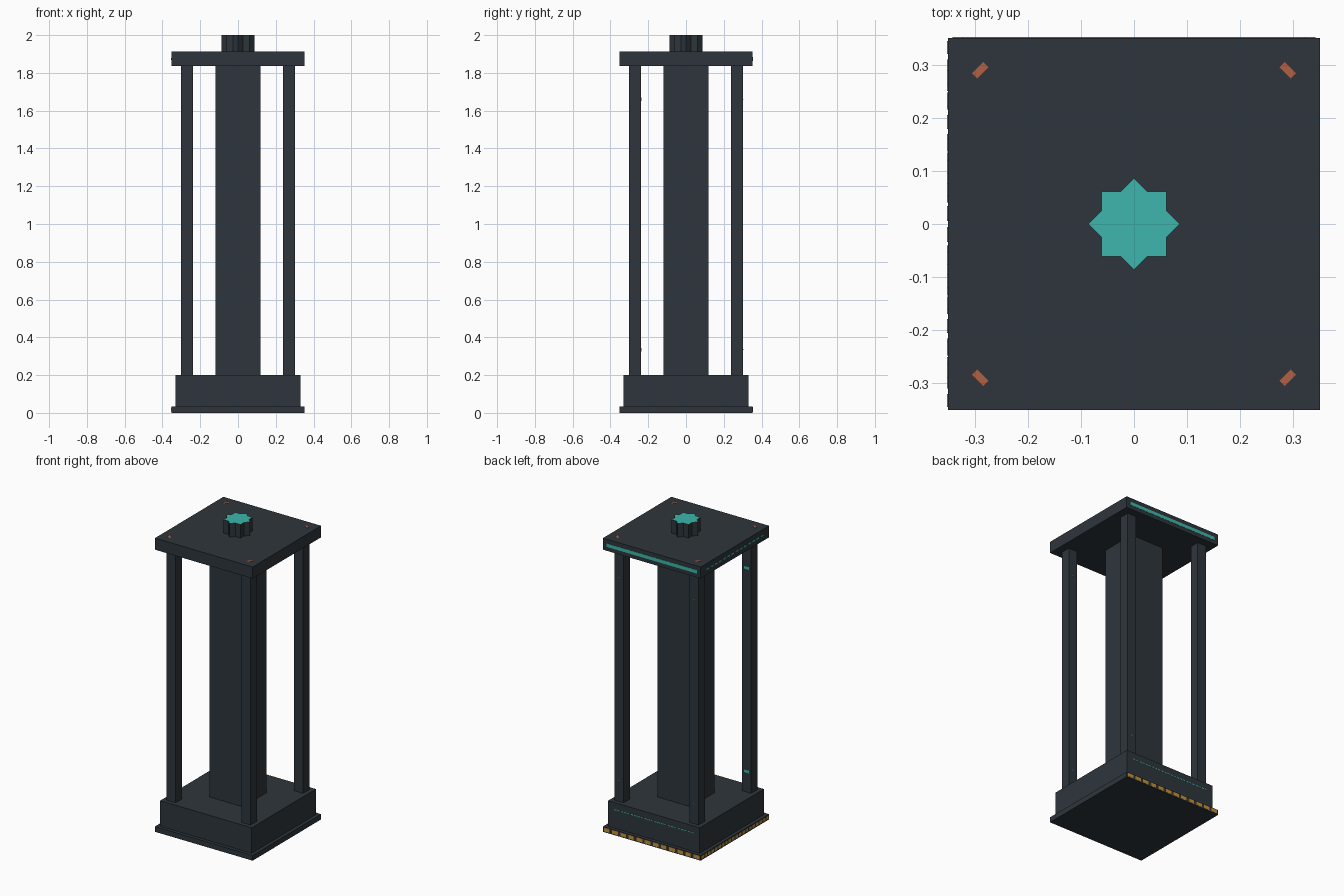
import bpy, bmesh, math
from mathutils import Matrix

cube = bpy.data.objects.get("Cube")
if cube:
    bpy.data.objects.remove(cube, do_unlink=True)


def material(name, rgb):
    mat = bpy.data.materials.new(name)
    mat.use_nodes = True
    colour = (*rgb, 1)
    mat.diffuse_color = colour
    mat.node_tree.nodes["Principled BSDF"].inputs["Base Color"].default_value = colour
    return mat


DARK = material("dark slate", (0.027, 0.036, 0.044))
TEAL = material("teal glow", (0.048, 0.468, 0.413))
GOLD = material("gold trim", (0.55, 0.28, 0.04))
COPPER = material("copper", (0.434, 0.117, 0.055))


def finish(name, bm, *mats):
    mesh = bpy.data.meshes.new(name)
    bm.to_mesh(mesh)
    bm.free()
    for mat in mats:
        mesh.materials.append(mat)
    obj = bpy.data.objects.new(name, mesh)
    bpy.context.collection.objects.link(obj)
    return obj


def add_box(bm, centre, size, turn=0):
    matrix = (Matrix.Translation(centre) @ Matrix.Rotation(turn, 4, "Z")
              @ Matrix.Diagonal((*size, 1)))
    bmesh.ops.create_cube(bm, size=1, matrix=matrix)


def box(name, centre, size, mat, turn=0):
    bm = bmesh.new()
    add_box(bm, centre, size, turn)
    return finish(name, bm, mat)


def block(name, half, low, high):
    return box(name, (0, 0, (low + high) / 2), (2 * half, 2 * half, high - low), DARK)


def dashed_strip(name, side, face, half, z, height, mat, dashes, fill):
    """Thin plates along the back (+y) or the -x face."""
    bm = bmesh.new()
    pitch = 2 * half / dashes
    for i in range(dashes):
        along = -half + pitch * (i + 0.5)
        if side == "back":
            add_box(bm, (along, face, z), (pitch * fill, THIN, height))
        else:
            add_box(bm, (-face, along, z), (THIN, pitch * fill, height))
    return finish(name, bm, mat)


THIN = 0.003
EDGE, PLINTH = 0.352, 0.33
POST, POST_HALF = 0.27, 0.032

# Stacked body
block("base_plate", EDGE, 0, 0.034)
block("plinth", PLINTH, 0.034, 0.2)
block("core_column", 0.12, 0.2, 1.837)
block("top_slab", EDGE, 1.837, 1.912)

# Corner posts with small lights and copper studs above them
for sx in (-1, 1):
    for sy in (-1, 1):
        label = ("back" if sy > 0 else "front") + ("_left" if sx > 0 else "_right")
        box(label + "_post", (sx * POST, sy * POST, 1.0185),
            (2 * POST_HALF, 2 * POST_HALF, 1.637), DARK)
        width = 0.036 if label == "front_right" else 0.008
        for level, z in (("lower", 0.335), ("upper", 1.66)):
            box(f"{label}_{level}_light", (sx * POST, sy * POST + POST_HALF, z),
                (width, THIN, width / 2), TEAL)
        box(label + "_stud", (sx * 0.291, sy * 0.291, 1.912),
            (0.03, 0.014, THIN), COPPER, -sx * sy * math.pi / 4)

# Eight-pointed star finial with a teal top
bm = bmesh.new()
inner = 0.0615 / math.cos(math.pi / 8)
ring = []
for i in range(16):
    radius = 0.087 if i % 2 == 0 else inner
    angle = i * math.pi / 8
    ring.append(bm.verts.new((radius * math.cos(angle), radius * math.sin(angle), 1.912)))
bottom = bm.faces.new(ring)
result = bmesh.ops.extrude_face_region(bm, geom=[bottom])
top_verts = [v for v in result["geom"] if isinstance(v, bmesh.types.BMVert)]
bmesh.ops.translate(bm, verts=top_verts, vec=(0, 0, 0.088))
bmesh.ops.recalc_face_normals(bm, faces=bm.faces)
for face in bm.faces:
    face.material_index = 1 if face.normal.z > 0.5 else 0
finish("star_finial", bm, DARK, TEAL)

# Light strips and gold trim
dashed_strip("slab_back_strip", "back", EDGE, 0.325, 1.874, 0.022, TEAL, 1, 1)
dashed_strip("slab_side_strip", "side", EDGE, 0.3, 1.874, 0.01, TEAL, 14, 0.6)
dashed_strip("plinth_back_strip", "back", PLINTH, 0.29, 0.155, 0.006, TEAL, 24, 0.65)
dashed_strip("base_back_trim", "back", EDGE, EDGE, 0.018, 0.024, GOLD, 12, 0.7)
dashed_strip("base_side_trim", "side", EDGE, EDGE, 0.018, 0.02, GOLD, 20, 0.7)
